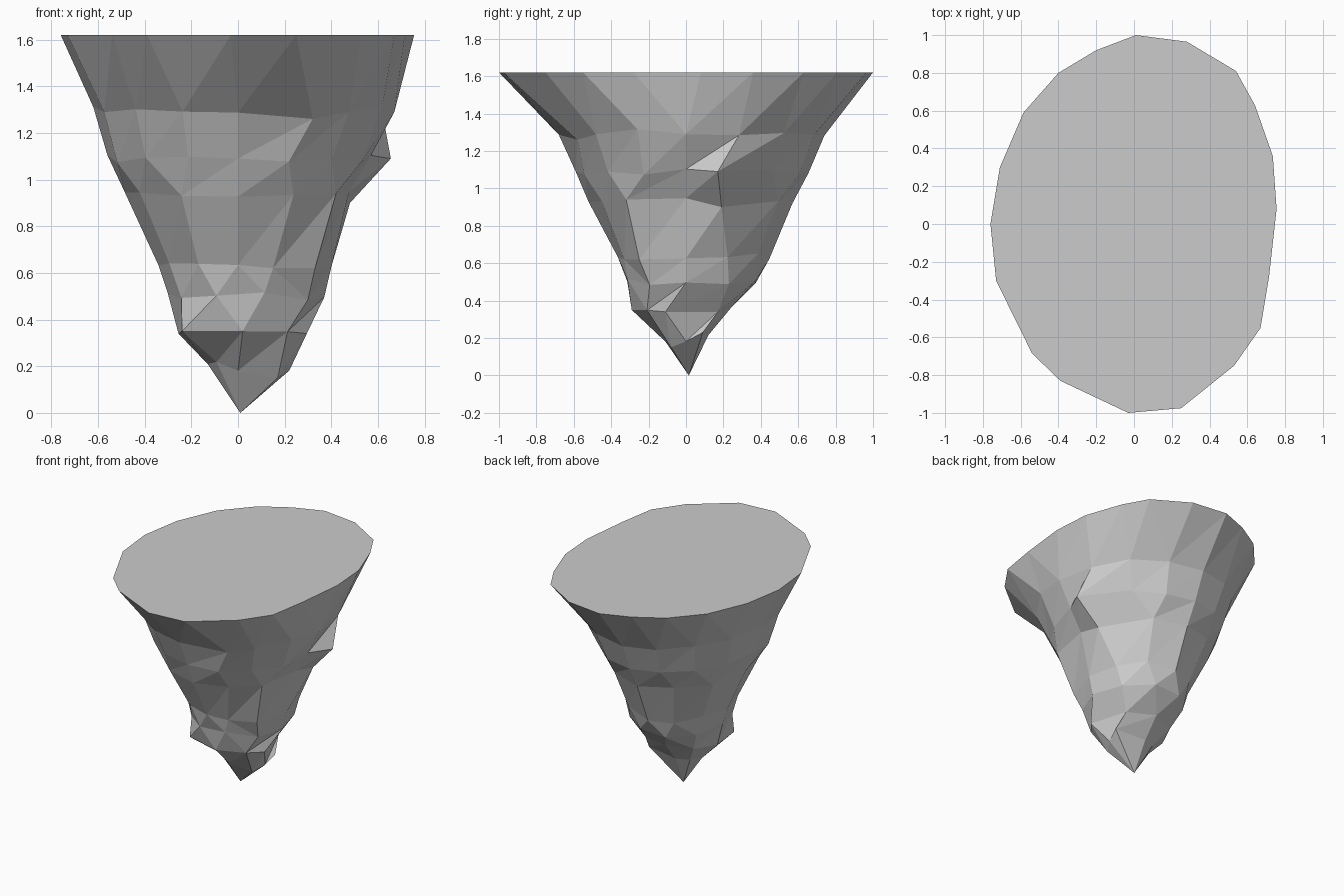
import bpy, bmesh, random
from math import cos, sin, atan2, pi
from mathutils import Vector

if "Cube" in bpy.data.objects:
    bpy.data.objects.remove(bpy.data.objects["Cube"])

random.seed(4)
TOP = 1.62

# Plateau outline, counter-clockwise from +x
outline = [(.755, .08), (.735, .36), (.64, .63), (.54, .81), (.28, .965), (.01, 1),
           (-.20, .92), (-.40, .80), (-.585, .59), (-.71, .30), (-.76, 0), (-.73, -.30),
           (-.54, -.685), (-.39, -.83), (-.03, -1), (.25, -.975), (.53, -.75),
           (.67, -.55), (.715, -.28)]

# Tapering levels: z, x min, x max, y min, y max, sides
levels = [(1.30, -.62, .67, -.68, .74, 16),
          (1.09, -.56, .57, -.59, .655, 16),
          (.93, -.485, .475, -.52, .57, 12),
          (.64, -.34, .40, -.365, .445, 12),
          (.50, -.30, .37, -.33, .39, 10),
          (.35, -.255, .30, -.295, .24, 8),
          (.20, -.13, .22, -.11, .12, 8)]

# Ledges and knobs that stick out of the regular taper
knobs = [(.655, .17, 1.09), (.48, .19, .90), (.32, -.58, 1.26), (.42, -.32, .94),
         (.33, -.25, .62), (.15, -.33, .62), (.295, -.11, .34), (.02, -.29, .35),
         (-.24, -.22, .35), (.17, -.08, .15), (.24, .09, .23)]

bm = bmesh.new()


def make_ring(z, x0, x1, y0, y1, n):
    ring = []
    for i in range(n):
        c, s = cos(2 * pi * i / n), sin(2 * pi * i / n)
        x = c * (x1 if c > 0 else -x0)
        y = s * (y1 if s > 0 else -y0)
        ring.append((i / n, bm.verts.new((x, y, z + random.uniform(-.02, .02)))))
    return ring


def stitch(a, b):
    """Triangulate between two rings that may differ in side count."""
    i = j = 0
    na, nb = len(a), len(b)
    turn = lambda r, k: r[k % len(r)][0] + k // len(r)
    while i < na or j < nb:
        va, vb = a[i % na][1], b[j % nb][1]
        if j >= nb or (i < na and turn(a, i + 1) <= turn(b, j + 1)):
            bm.faces.new((va, a[(i + 1) % na][1], vb))
            i += 1
        else:
            bm.faces.new((va, b[(j + 1) % nb][1], vb))
            j += 1


# Flat plateau and faceted sides
rings = [[(atan2(y, x / .755) / (2 * pi) % 1, bm.verts.new((x, y, TOP))) for x, y in outline]]
bm.faces.new([v for _, v in rings[0]])
rings += [make_ring(*level) for level in levels]
for upper, lower in zip(rings, rings[1:]):
    stitch(upper, lower)

# Pointed tip
tip = bm.verts.new((.01, .015, 0))
last = [v for _, v in rings[-1]]
for a, b in zip(last, last[1:] + last[:1]):
    bm.faces.new((a, b, tip))

# Pull the nearest rock vertices out to the knobs
rock = [v for ring in rings[1:] for _, v in ring]
for knob in map(Vector, knobs):
    near = min(rock, key=lambda v: (v.co - knob).length)
    near.co = knob
    rock.remove(near)

bmesh.ops.recalc_face_normals(bm, faces=bm.faces)
mesh = bpy.data.meshes.new("floating_rock")
bm.to_mesh(mesh)
bm.free()
bpy.context.collection.objects.link(bpy.data.objects.new("floating_rock", mesh))
